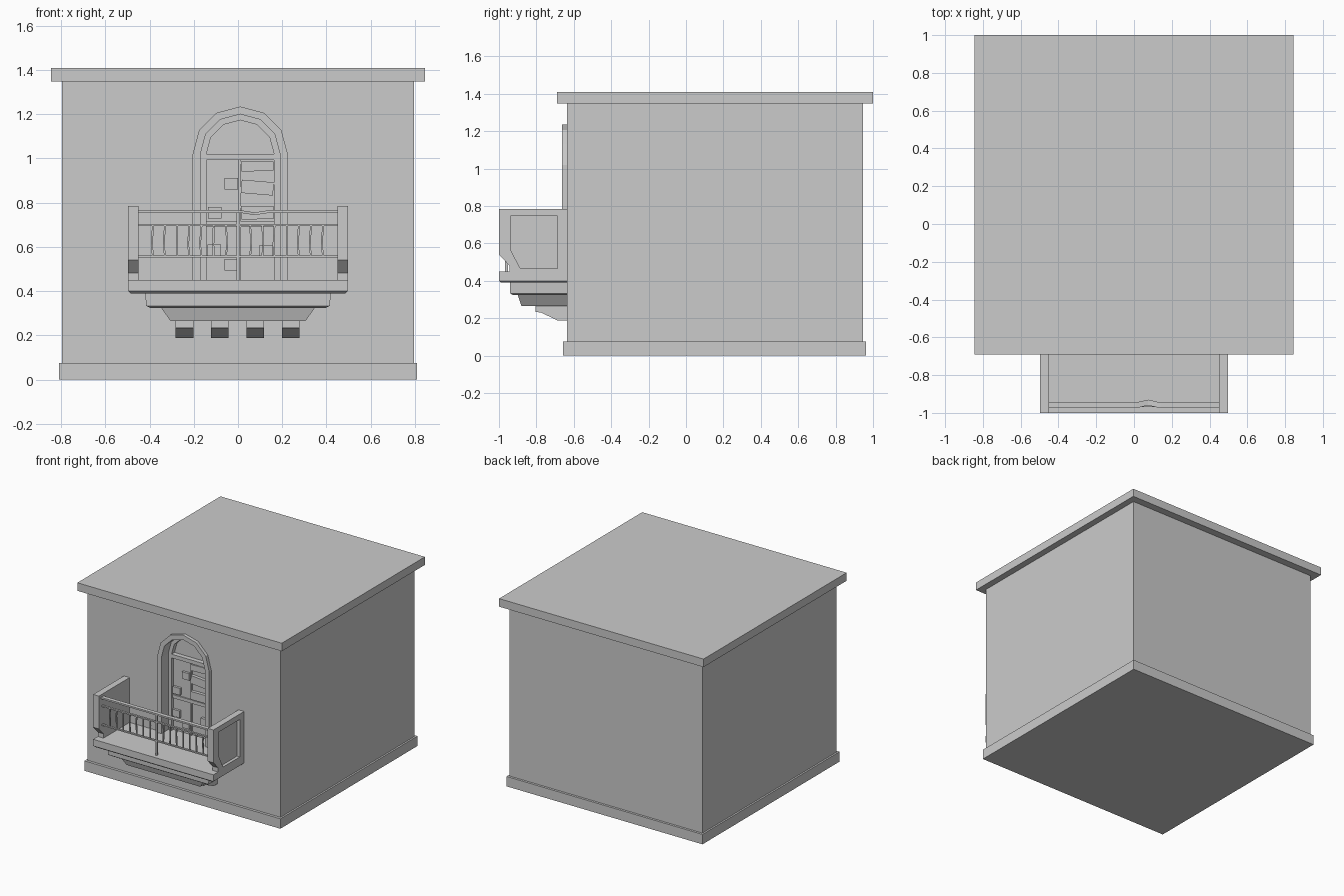
import bpy, bmesh, math, random
from mathutils import Vector

random.seed(4)
if "Cube" in bpy.data.objects:
    bpy.data.objects.remove(bpy.data.objects["Cube"], do_unlink=True)

stone = bpy.data.materials.new("plain_grey")
stone.use_nodes = True
GREY = (0.6, 0.6, 0.6, 1)
stone.diffuse_color = GREY
stone.node_tree.nodes["Principled BSDF"].inputs["Base Color"].default_value = GREY


def finish(name, bm):
    bmesh.ops.recalc_face_normals(bm, faces=bm.faces)
    mesh = bpy.data.meshes.new(name)
    bm.to_mesh(mesh)
    bm.free()
    mesh.materials.append(stone)
    obj = bpy.data.objects.new(name, mesh)
    bpy.context.collection.objects.link(obj)
    return obj


def loft(name, ring_a, ring_b):
    """Closed solid between two matching rings of points."""
    bm = bmesh.new()
    a = [bm.verts.new(p) for p in ring_a]
    b = [bm.verts.new(p) for p in ring_b]
    bm.faces.new(a)
    bm.faces.new(b)
    for i in range(len(a)):
        j = (i + 1) % len(a)
        bm.faces.new((a[i], a[j], b[j], b[i]))
    return finish(name, bm)


def prism_x(name, pts, x0, x1):
    return loft(name, [(x0, y, z) for y, z in pts], [(x1, y, z) for y, z in pts])


def prism_y(name, pts, y0, y1):
    return loft(name, [(x, y0, z) for x, z in pts], [(x, y1, z) for x, z in pts])


def box(name, x0, x1, y0, y1, z0, z1):
    return prism_y(name, [(x0, z0), (x1, z0), (x1, z1), (x0, z1)], y0, y1)


def tier(name, half_top, front_top, half_low, front_low, z_top, z_low):
    """Balcony tier whose sides may slope; its back sits in the wall."""
    def ring(h, f, z):
        return [(-h, f, z), (h, f, z), (h, WALL + 0.01, z), (-h, WALL + 0.01, z)]
    return loft(name, ring(half_top, front_top, z_top), ring(half_low, front_low, z_low))


def bar(name, points, w, d):
    """Rectangular bar that follows a path, w across in the front plane, d deep."""
    bm = bmesh.new()
    along = (Vector(points[-1]) - Vector(points[0])).normalized()
    depth = Vector((0, d / 2, 0))
    side = along.cross(Vector((0, 1, 0))).normalized() * w / 2
    rings = []
    for p in points:
        p = Vector(p)
        rings.append([bm.verts.new(p + o) for o in
                      (side + depth, side - depth, -side - depth, -side + depth)])
    for a, b in zip(rings, rings[1:]):
        for i in range(4):
            j = (i + 1) % 4
            bm.faces.new((a[i], a[j], b[j], b[i]))
    bm.faces.new(rings[0])
    bm.faces.new(rings[-1])
    return finish(name, bm)


def cut(obj, cutter):
    mod = obj.modifiers.new("cut", "BOOLEAN")
    mod.operation, mod.solver, mod.object = "DIFFERENCE", "EXACT", cutter
    bpy.context.view_layer.update()
    done = obj.evaluated_get(bpy.context.evaluated_depsgraph_get())
    mesh = bpy.data.meshes.new_from_object(done)
    obj.modifiers.clear()
    obj.data = mesh
    bpy.data.objects.remove(cutter, do_unlink=True)


WALL = -0.637   # front wall plane
FLOOR = 0.45    # balcony floor
SPRING = 1.02   # where the arch begins
CX = 0.01       # door centre


def arch(r):
    """Left foot, over the arch, to the right foot."""
    top = [(CX - r * math.cos(i * math.pi / 6), SPRING + r * math.sin(i * math.pi / 6))
           for i in range(7)]
    return [(CX - r, FLOOR)] + top + [(CX + r, FLOOR)]


# Building block with a deep arched opening
walls = box("walls", -0.797, 0.797, WALL, 0.945, 0.03, 1.38)
cut(walls, prism_y("opening_cutter", arch(0.18), WALL - 0.1, -0.53))
box("plinth", -0.81, 0.81, -0.657, 0.962, 0, 0.074)
box("roof_slab", -0.845, 0.845, -0.69, 1.0, 1.348, 1.408)

# Arched surround and door frame
prism_y("arch_surround", arch(0.215) + arch(0.18)[::-1], -0.662, WALL + 0.01)
prism_y("door_frame", arch(0.182) + arch(0.153)[::-1], -0.58, -0.525)
prism_y("fanlight", arch(0.16), -0.545, -0.525)
box("transom", CX - 0.16, CX + 0.16, -0.58, -0.53, 0.992, SPRING)

# Door leaves with rails, patches and crooked boards
box("left_door_leaf", CX - 0.155, CX - 0.004, -0.56, -0.53, FLOOR, 0.995)
box("right_door_leaf", CX + 0.002, CX + 0.155, -0.556, -0.53, FLOOR, 0.995)
box("door_middle_rail", CX - 0.155, CX + 0.155, -0.57, -0.53, 0.69, 0.715)
box("door_meeting_stile", CX - 0.007, CX + 0.003, -0.568, -0.53, FLOOR, 0.995)
for x, z in ((-0.03, 0.885), (-0.105, 0.755), (-0.03, 0.52), (-0.108, 0.585), (0.125, 0.58)):
    box("door_patch", x - 0.03, x + 0.03, -0.578, -0.55, z - 0.026, z + 0.026)
for z, height, tilt in ((0.965, 0.045, 0.004), (0.868, 0.06, -0.012), (0.755, 0.06, 0.002)):
    bar("door_board", [(0.015, -0.565, z - tilt / 2), (0.16, -0.565, z + tilt / 2)], height, 0.03)

# Balcony slab and stepped underside
tier("balcony_slab", 0.497, -1.0, 0.497, -1.0, FLOOR, 0.4)
tier("slab_chamfer", 0.497, -1.0, 0.485, -0.988, 0.4, 0.39)
tier("middle_tier", 0.42, -0.942, 0.415, -0.94, 0.392, 0.333)
tier("middle_chamfer", 0.415, -0.94, 0.395, -0.925, 0.333, 0.323)
tier("lower_tier", 0.348, -0.9, 0.305, -0.88, 0.325, 0.264)

# Brackets under the balcony
bracket = [(-0.805, 0.27), (-0.805, 0.234), (-0.775, 0.23), (-0.685, 0.187),
           (-0.63, 0.187), (-0.63, 0.27)]
for i in range(4):
    x = -0.242 + i * 0.16
    prism_x("bracket", bracket, x - 0.04, x + 0.04)

# Side parapets with a recessed outer panel
parapet = [(-1.0, 0.785), (-1.0, 0.54), (-0.945, 0.482), (-0.945, 0.445),
           (-0.63, 0.445), (-0.63, 0.785)]
panel = [(-0.938, 0.745), (-0.938, 0.565), (-0.885, 0.465), (-0.688, 0.465), (-0.688, 0.745)]
for side, label in ((1, "left"), (-1, "right")):
    wall = prism_x(label + "_parapet", parapet, side * 0.45, side * 0.497)
    cut(wall, prism_x("panel_cutter", panel, side * 0.474, side * 0.6))

# Railing with a dented top rail
RAIL = -0.96
bar("top_rail", [(-0.455, RAIL, 0.76), (0.01, RAIL, 0.76), (0.075, RAIL + 0.015, 0.75),
                 (0.14, RAIL, 0.76), (0.455, RAIL, 0.76)], 0.012, 0.03)
bar("upper_rail", [(-0.455, RAIL, 0.698), (0.455, RAIL, 0.698)], 0.009, 0.015)
bar("lower_rail", [(-0.455, RAIL, 0.557), (0.455, RAIL, 0.557)], 0.009, 0.015)
bar("railing_post", [(0, RAIL, FLOOR - 0.005), (0, RAIL, 0.762)], 0.012, 0.015)
for i in range(-7, 8):
    if i:
        x = i * 0.055
        bend = random.uniform(-0.008, 0.008)
        bar("baluster", [(x, RAIL, 0.557), (x + bend, RAIL - bend, 0.61),
                         (x + bend / 2, RAIL, 0.655), (x, RAIL, 0.698)], 0.008, 0.008)
